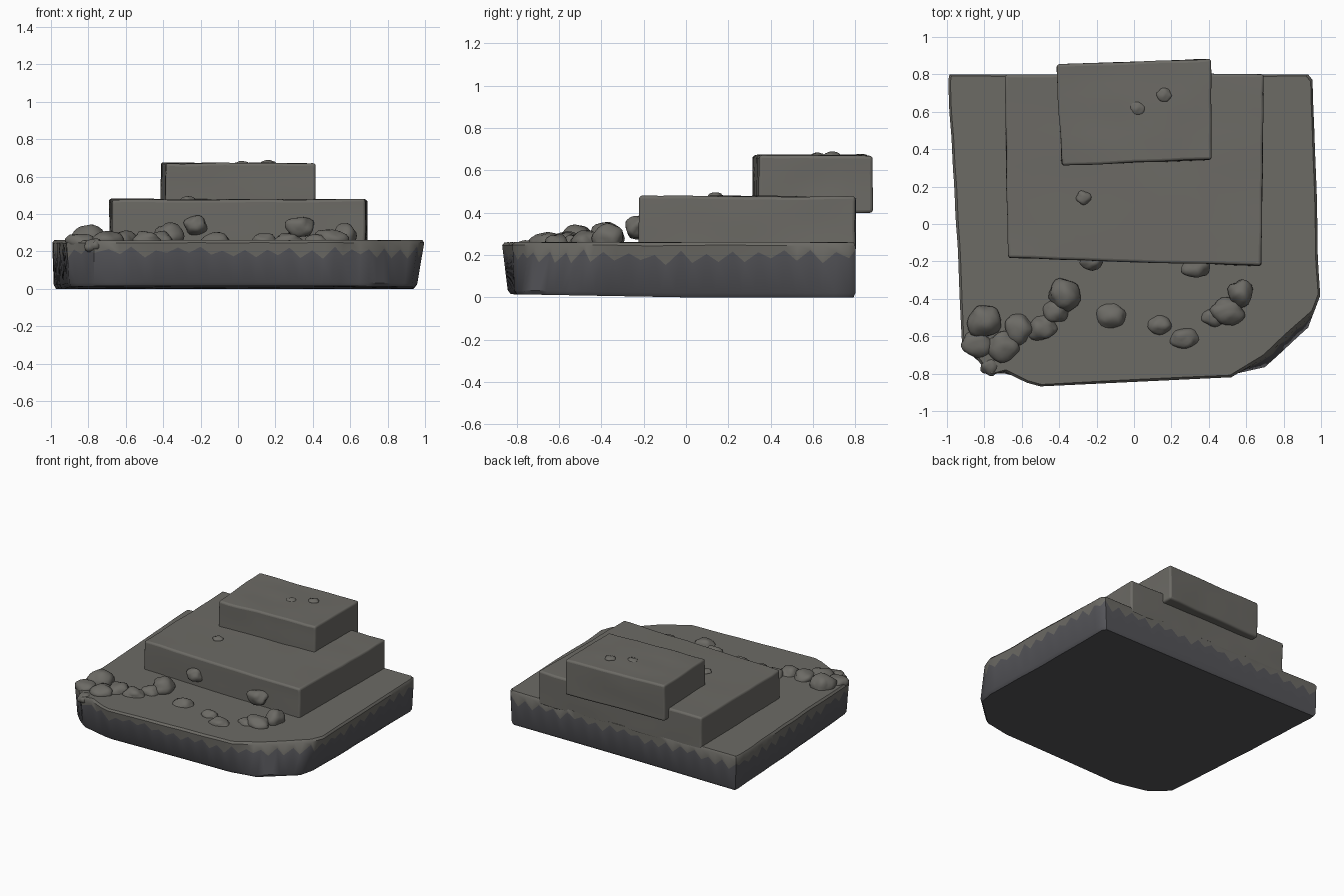
import bpy, bmesh, math, random
from mathutils import Vector, noise

if "Cube" in bpy.data.objects:
    bpy.data.objects.remove(bpy.data.objects["Cube"])

random.seed(4)


def material(name, color):
    m = bpy.data.materials.new(name)
    m.diffuse_color = (*color, 1)
    m.use_nodes = True
    m.node_tree.nodes["Principled BSDF"].inputs["Base Color"].default_value = m.diffuse_color
    return m


STONE = material("warm_stone", (0.15, 0.145, 0.13))
DARK = material("dark_stone", (0.09, 0.09, 0.1))


def finish(bm, name, mats, bevel=0, angle=35):
    bmesh.ops.recalc_face_normals(bm, faces=bm.faces)
    mesh = bpy.data.meshes.new(name)
    bm.to_mesh(mesh)
    bm.free()
    ob = bpy.data.objects.new(name, mesh)
    bpy.context.collection.objects.link(ob)
    for m in mats:
        mesh.materials.append(m)
    if bevel:
        b = ob.modifiers.new("worn_edges", "BEVEL")
        b.width, b.segments, b.limit_method = bevel, 3, "ANGLE"
        b.angle_limit = math.radians(50)
    bpy.ops.object.select_all(action="DESELECT")
    ob.select_set(True)
    bpy.context.view_layer.objects.active = ob
    bpy.ops.object.shade_smooth_by_angle(angle=math.radians(angle))
    return ob


# Base slab: top and bottom outlines, lofted with a jagged colour border
top = [(-0.99, 0.8), (0.93, 0.8), (0.955, 0.77), (0.995, -0.38), (0.96, -0.47),
       (0.70, -0.71), (0.52, -0.82), (-0.5, -0.87), (-0.57, -0.85), (-0.69, -0.79),
       (-0.77, -0.81), (-0.84, -0.72), (-0.915, -0.67), (-0.995, 0.77)]
bottom = [(-0.98, 0.8), (0.92, 0.8), (0.94, 0.77), (0.955, -0.44), (0.93, -0.56),
          (0.70, -0.77), (0.50, -0.81), (-0.5, -0.84), (-0.57, -0.83), (-0.69, -0.8),
          (-0.77, -0.78), (-0.84, -0.73), (-0.905, -0.66), (-0.985, 0.77)]


def paired_outline(a, b, step):
    pts = []
    for i in range(len(a)):
        j = (i + 1) % len(a)
        p, q, r, s = (Vector(v) for v in (a[i], a[j], b[i], b[j]))
        n = max(1, round((q - p).length / step))
        pts += [(p.lerp(q, k / n), r.lerp(s, k / n)) for k in range(n)]
    return pts


pairs = paired_outline(top, bottom, 0.06)
teeth = [random.uniform(0.15, 0.19) if i % 2 else random.uniform(0.2, 0.225)
         for i in range(len(pairs))]
bm = bmesh.new()
rings = []
for level in (0.0, 0.02, "teeth", 0.245, 0.26):
    ring = []
    for i, (t, b) in enumerate(pairs):
        z = teeth[i] if level == "teeth" else level
        p = b.lerp(t, z / 0.26)
        if level in (0.0, 0.26):
            p = p - p.normalized() * 0.014
        wob = noise.noise(Vector((p.x * 4, p.y * 4, z * 5))) * 0.007
        ground = max(0, -0.018 * p.y) * (1 - z / 0.26)
        ring.append(bm.verts.new((p.x + wob, p.y, z + ground + (wob * 0.6 if z > 0.2 else 0))))
    rings.append(ring)
n = len(pairs)
for k in range(4):
    for i in range(n):
        j = (i + 1) % n
        f = bm.faces.new((rings[k][i], rings[k][j], rings[k + 1][j], rings[k + 1][i]))
        f.material_index = 1 if k < 2 else 0
bm.faces.new(rings[0]).material_index = 1
bm.faces.new(rings[-1])
finish(bm, "base_slab", [STONE, DARK], angle=40)


# Upper steps: worn, slightly skewed blocks
def block(name, outline, z0, z1):
    bm = bmesh.new()
    low = [bm.verts.new((x, y, z0)) for x, y in outline]
    high = [bm.verts.new((x, y, z1 + noise.noise(Vector((x * 3, y * 3, 1))) * 0.008))
            for x, y in outline]
    bm.faces.new(low)
    bm.faces.new(high)
    for i in range(4):
        j = (i + 1) % 4
        bm.faces.new((low[i], low[j], high[j], high[i]))
    bmesh.ops.subdivide_edges(bm, edges=bm.edges[:], cuts=9, use_grid_fill=True)
    for v in bm.verts:
        v.co += noise.noise_vector(v.co * 5) * 0.006
    finish(bm, name, [STONE], bevel=0.014)


block("middle_step", [(-0.69, 0.8), (-0.675, -0.18), (0.68, -0.225), (0.695, 0.8)], 0.22, 0.48)
block("top_step", [(-0.415, 0.852), (-0.385, 0.312), (0.413, 0.343), (0.413, 0.882)], 0.40, 0.672)


# Loose rubble half sunk into the slab and against the step
def rock(name, x, y, z, rx, ry, rz):
    bm = bmesh.new()
    bmesh.ops.create_icosphere(bm, subdivisions=3, radius=1)
    seed = Vector((x, y, z)) * 9
    for v in bm.verts:
        v.co *= 1 + 0.28 * noise.noise(v.co * 1.3 + seed)
        v.co = Vector((x + v.co.x * rx, y + v.co.y * ry, z + v.co.z * rz))
    finish(bm, name, [STONE], angle=60)


rocks = [
    (-0.37, -0.38, 0.28, 0.08, 0.09, 0.07), (0.57, -0.37, 0.28, 0.065, 0.07, 0.07),
    (0.50, -0.47, 0.26, 0.09, 0.07, 0.06), (-0.23, -0.20, 0.34, 0.06, 0.05, 0.05),
    (0.33, -0.23, 0.33, 0.075, 0.06, 0.055), (-0.80, -0.52, 0.26, 0.09, 0.09, 0.085),
    (-0.84, -0.64, 0.25, 0.08, 0.07, 0.05), (-0.70, -0.65, 0.25, 0.09, 0.08, 0.06),
    (-0.62, -0.56, 0.25, 0.08, 0.08, 0.06), (-0.49, -0.56, 0.25, 0.08, 0.07, 0.055),
    (-0.42, -0.47, 0.25, 0.07, 0.06, 0.06), (-0.12, -0.49, 0.25, 0.08, 0.07, 0.045),
    (0.14, -0.54, 0.25, 0.07, 0.05, 0.045), (0.27, -0.61, 0.25, 0.08, 0.06, 0.045),
    (0.42, -0.50, 0.25, 0.07, 0.05, 0.04), (-0.77, -0.76, 0.23, 0.05, 0.05, 0.04),
]
for i, r in enumerate(rocks):
    rock(f"rubble_{i + 1}", *r)

# Small chips on the step tops
for i, (x, y, z) in enumerate([(-0.27, 0.14, 0.477), (0.16, 0.69, 0.67), (0.02, 0.62, 0.665)]):
    rock(f"chip_{i + 1}", x, y, z, 0.04, 0.035, 0.018)
